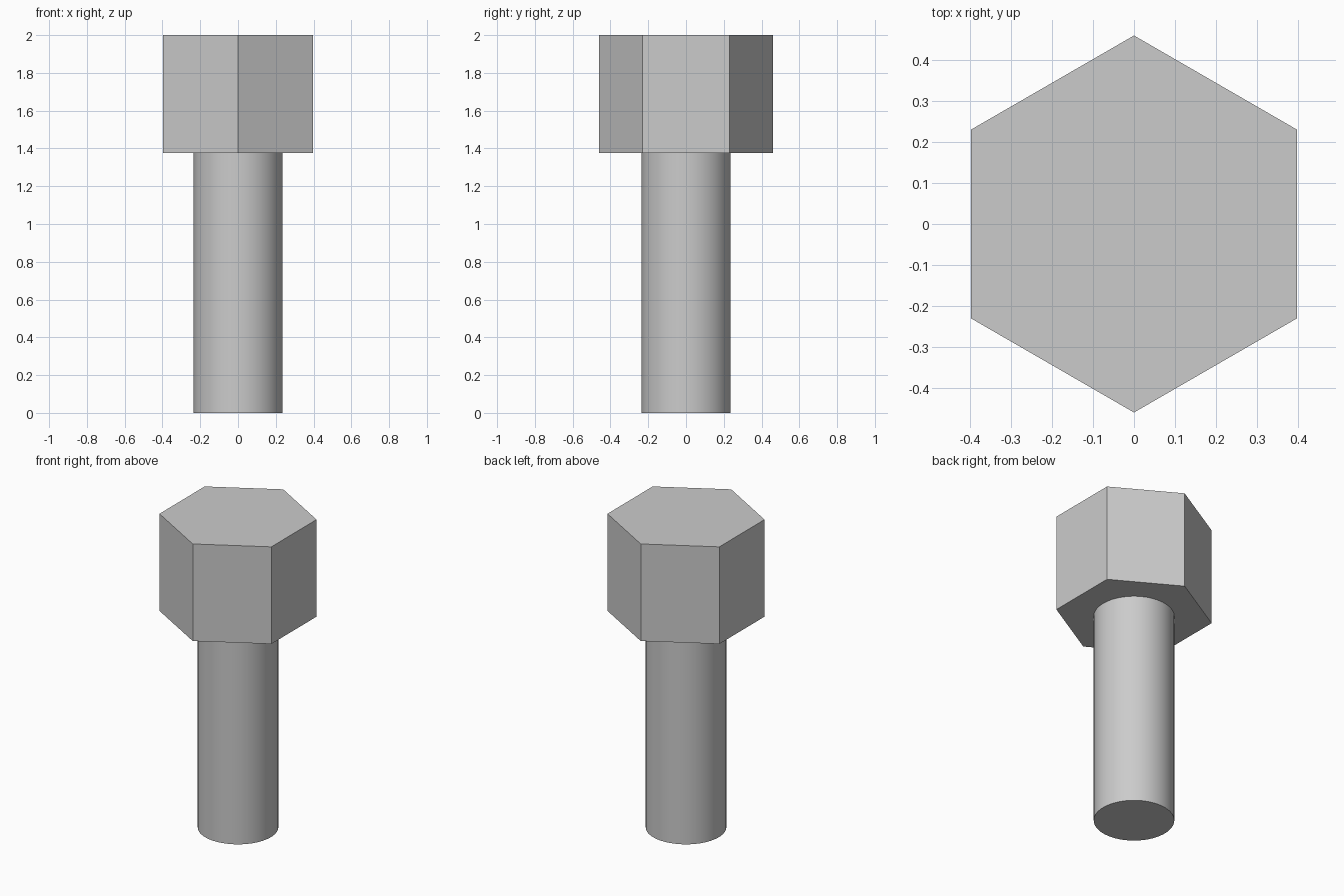
import bpy
import math

cube = bpy.data.objects.get("Cube")
if cube:
    bpy.data.objects.remove(cube, do_unlink=True)

# One plain grey metal
steel = bpy.data.materials.new("grey_steel")
steel.use_nodes = True
grey = (0.6, 0.6, 0.6, 1.0)
steel.diffuse_color = grey
steel.node_tree.nodes["Principled BSDF"].inputs["Base Color"].default_value = grey


def prism(name, sides, radius, bottom, top):
    """Upright prism with a corner pointing along +y."""
    bpy.ops.mesh.primitive_cylinder_add(
        vertices=sides, radius=radius, depth=top - bottom,
        location=(0, 0, (bottom + top) / 2))
    obj = bpy.context.object
    obj.name = name
    obj.data.materials.append(steel)
    return obj


HEAD_BASE = 1.375

# Hexagonal head, flat faced
prism("hex_head", 6, 0.46, HEAD_BASE, 2.0)

# Round shank, smooth around and sharp at its rim
prism("shank", 64, 0.235, 0.0, HEAD_BASE)
bpy.ops.object.shade_smooth_by_angle(angle=math.radians(30))
